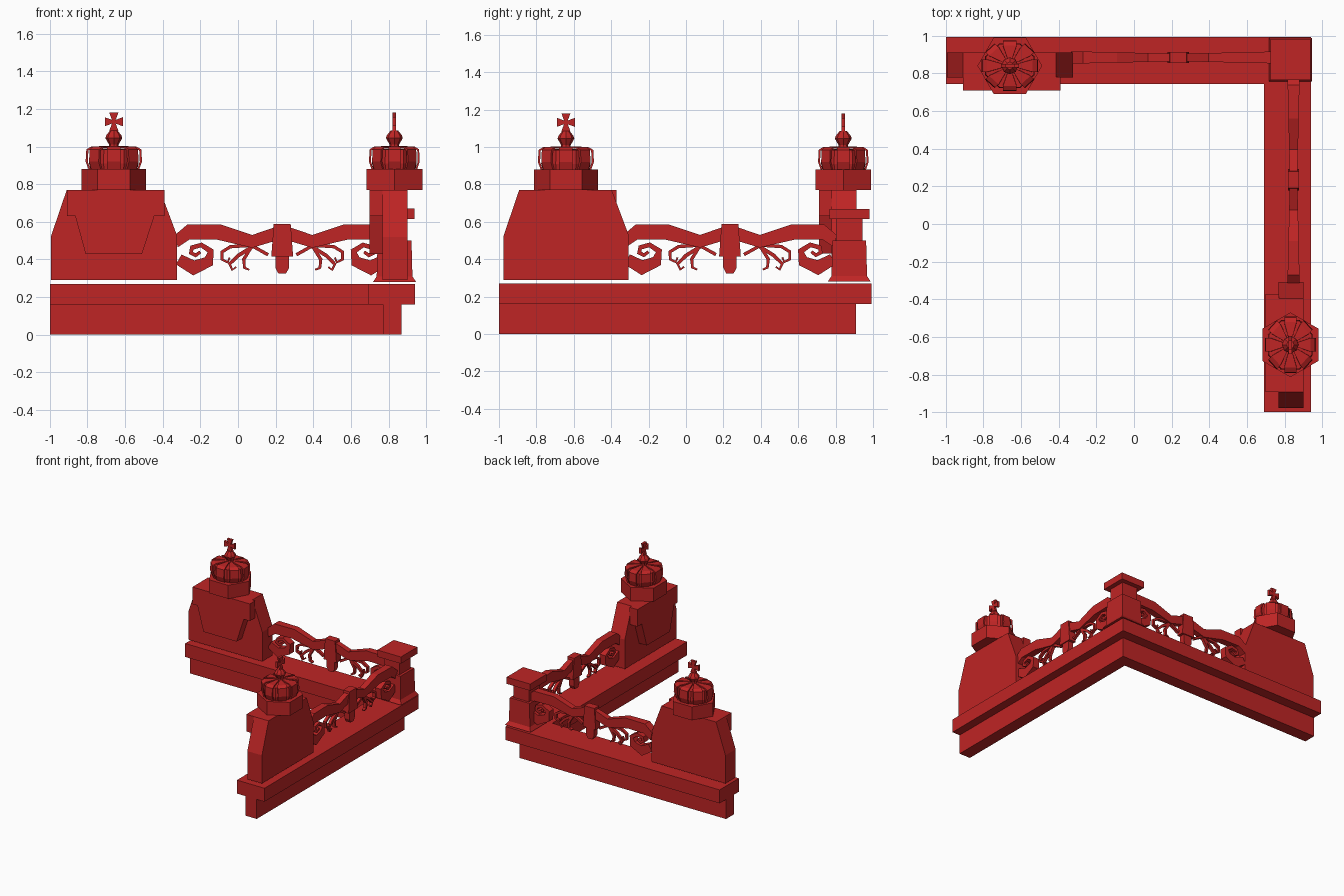
import bpy, bmesh, math
from mathutils import Vector

if "Cube" in bpy.data.objects:
    bpy.data.objects.remove(bpy.data.objects["Cube"])

red = bpy.data.materials.new("deep_red")
red.use_nodes = True
RED = (0.52, 0.018, 0.018, 1)
red.diffuse_color = RED
red.node_tree.nodes["Principled BSDF"].inputs["Base Color"].default_value = RED


def finish(name, bm):
    bmesh.ops.recalc_face_normals(bm, faces=bm.faces[:])
    me = bpy.data.meshes.new(name)
    bm.to_mesh(me)
    bm.free()
    me.materials.append(red)
    ob = bpy.data.objects.new(name, me)
    bpy.context.collection.objects.link(ob)
    return ob


def extrude(bm, polys, start, shift):
    """Extrude flat polygons, given as 3D points, along shift."""
    verts = {}
    faces = []
    for poly in polys:
        keys = [tuple(round(c, 5) for c in p) for p in poly]
        for k in keys:
            if k not in verts:
                verts[k] = bm.verts.new(Vector(k) + Vector(start))
        faces.append(bm.faces.new([verts[k] for k in keys]))
    out = bmesh.ops.extrude_face_region(bm, geom=faces, use_keep_orig=True)
    new = [g for g in out["geom"] if isinstance(g, bmesh.types.BMVert)]
    bmesh.ops.translate(bm, verts=new, vec=shift)


def ribbon(points):
    """Quads along a path of (u, z, width)."""
    left, right = [], []
    for i, (u, z, w) in enumerate(points):
        a, b = points[max(i - 1, 0)], points[min(i + 1, len(points) - 1)]
        d = Vector((b[0] - a[0], b[1] - a[1])).normalized() * w / 2
        left.append((u - d.y, z + d.x))
        right.append((u + d.y, z - d.x))
    return [(left[i], left[i + 1], right[i + 1], right[i]) for i in range(len(points) - 1)]


def lathe(bm, rings, sides, turn=0, squash=1):
    """Stack of polygon rings (radius, z), capped at both ends."""
    loops = []
    for r, z in rings:
        angles = [turn + math.tau * i / sides for i in range(sides)]
        loops.append([bm.verts.new((r * math.cos(a), r * math.sin(a) * squash, z)) for a in angles])
    for lo, hi in zip(loops, loops[1:]):
        for i in range(sides):
            j = (i + 1) % sides
            bm.faces.new((lo[i], lo[j], hi[j], hi[i]))
    bm.faces.new(loops[0])
    bm.faces.new(loops[-1])


def place(bm, arm, u, v):
    """Arm-local (u along, v across) to world; the side arm mirrors over the diagonal."""
    for p in bm.verts:
        x, y = p.co.x + u, p.co.y + v
        p.co = (x, y, p.co.z) if arm == "back" else (y, x, p.co.z)


def slab(polys, half):
    """Flat shapes in the u-z plane, thickened evenly across v."""
    bm = bmesh.new()
    extrude(bm, [[(u, 0, z) for u, z in p] for p in polys], (0, -half, 0), (0, 2 * half, 0))
    return bm


# L-shaped base in two courses
def l_course(name, x0, x1, y0, y1, z0, z1):
    outline = [(-1, y0), (x0, y0), (x0, -1), (x1, -1), (x1, y1), (-1, y1)]
    bm = bmesh.new()
    extrude(bm, [[(x, y, 0) for x, y in outline]], (0, 0, z0), (0, 0, z1 - z0))
    finish(name, bm)


l_course("base_lower", 0.77, 0.87, 0.81, 0.91, 0, 0.16)
l_course("base_upper", 0.69, 0.94, 0.745, 0.993, 0.16, 0.27)

# Corner post from stacked tapered blocks
bm = bmesh.new()
post = [(0.115, 0.28), (0.095, 0.31), (0.09, 0.5), (0.07, 0.5),
        (0.07, 0.615), (0.107, 0.615), (0.107, 0.67)]
lathe(bm, [(r * math.sqrt(2), z) for r, z in post], 4, math.pi / 4)
for p in bm.verts:
    p.co += Vector((0.832, 0.873, 0))
finish("corner_post", bm)

MID = 0.235


def both_sides(polys):
    return polys + [[(2 * MID - u, z) for u, z in reversed(p)] for p in polys]


def pedestal(arm, u, v):
    body = [(-0.335, 0.29), (0.335, 0.29), (0.335, 0.53), (0.245, 0.77), (-0.25, 0.77), (-0.335, 0.52)]
    bm = slab([body], 0.066)
    place(bm, arm, u, v)
    finish(arm + "_pedestal", bm)
    bracket = [(-0.25, 0.77), (-0.25, 0.63), (-0.205, 0.63), (-0.15, 0.43),
               (0.15, 0.43), (0.215, 0.63), (0.27, 0.63), (0.27, 0.77)]
    bm = slab([bracket], 0.035)
    place(bm, arm, u, v - 0.1)
    finish(arm + "_pedestal_bracket", bm)


def crown(arm, u, v):
    # Hexagonal plinth
    bm = bmesh.new()
    lathe(bm, [(0.172, 0.77), (0.172, 0.88)], 6)
    place(bm, arm, u, v)
    finish(arm + "_crown_plinth", bm)
    # Cap with eight facets
    bm = bmesh.new()
    lathe(bm, [(0.135, 0.88), (0.143, 0.91), (0.138, 0.985), (0.03, 0.99)], 8, math.pi / 8, 0.9)
    place(bm, arm, u, v)
    finish(arm + "_crown_cap", bm)
    # Arches over the cap, wider at the rim
    bm = bmesh.new()
    path = [(0.135, 0.88), (0.15, 0.92), (0.146, 0.985), (0.12, 1.0), (0.02, 1.004)]
    inner = [(0.125, 0.88), (0.138, 0.92), (0.135, 0.98), (0.115, 0.992), (0.02, 0.994)]
    for k in range(8):
        a = math.tau * k / 8
        rows = []
        for (r, z), (s, t) in zip(path, inner):
            w = 0.036 * min(1, r / 0.12)
            corners = [(r, -w, z), (r, w, z), (s, w, t), (s, -w, t)]
            rows.append([bm.verts.new((x * math.cos(a) - y * math.sin(a),
                                       0.9 * (x * math.sin(a) + y * math.cos(a)), h))
                         for x, y, h in corners])
        for p, q in zip(rows, rows[1:]):
            for i in range(4):
                j = (i + 1) % 4
                bm.faces.new((p[i], p[j], q[j], q[i]))
        bm.faces.new(rows[0])
        bm.faces.new(rows[-1])
    place(bm, arm, u, v)
    finish(arm + "_crown_arches", bm)
    # Orb and flared cross
    bm = bmesh.new()
    lathe(bm, [(0.028, 0.985), (0.025, 1.01), (0.045, 1.045), (0.04, 1.06), (0.02, 1.085)], 8)
    place(bm, arm, u, v)
    finish(arm + "_crown_orb", bm)
    cross = []
    for k in range(4):
        a = math.pi / 2 * k
        for x, y in [(0.01, -0.01), (0.048, -0.024), (0.048, 0.024)]:
            cross.append((x * math.cos(a) - y * math.sin(a), 1.132 + x * math.sin(a) + y * math.cos(a)))
    bm = slab([cross], 0.01)
    place(bm, arm, u, v)
    finish(arm + "_crown_cross", bm)


def railing(arm, v):
    # Wavy top rail, thinner toward the middle
    top = [(-0.335, 0.53), (-0.27, 0.585), (-0.09, 0.585), (0.075, 0.53), (MID, 0.585)]
    low = [(-0.32, 0.465), (-0.26, 0.505), (-0.11, 0.505), (0.075, 0.462), (MID, 0.51)]
    quads = [(top[i], top[i + 1], low[i + 1], low[i]) for i in range(4)]
    bm = slab(both_sides(quads), 0.033)
    for p in bm.verts:
        p.co.y *= 0.6 + 0.4 * abs(p.co.x - MID) / 0.57
    place(bm, arm, 0, v)
    finish(arm + "_rail", bm)
    # Large end scrolls
    scroll = ribbon([(-0.315, 0.40, 0.06), (-0.235, 0.355, 0.08), (-0.155, 0.39, 0.06),
                     (-0.145, 0.445, 0.035), (-0.195, 0.477, 0.026), (-0.245, 0.463, 0.026),
                     (-0.25, 0.435, 0.025), (-0.225, 0.422, 0.022), (-0.2, 0.44, 0.016)])
    bm = slab(both_sides(scroll), 0.028)
    place(bm, arm, 0, v)
    finish(arm + "_scrolls", bm)
    # Thin curling sprigs
    sprigs = [
        [(0.16, 0.425, 0.018), (0.07, 0.475, 0.018), (-0.04, 0.468, 0.018),
         (-0.085, 0.44, 0.018), (-0.085, 0.4, 0.016), (-0.055, 0.385, 0.014), (-0.045, 0.41, 0.01)],
        [(0.08, 0.47, 0.02), (0.0, 0.42, 0.02), (-0.045, 0.375, 0.018),
         (-0.03, 0.345, 0.014), (-0.01, 0.36, 0.01)],
        [(0.07, 0.465, 0.018), (0.03, 0.4, 0.018), (0.035, 0.355, 0.015), (0.06, 0.345, 0.01)],
    ]
    for n, path in enumerate(sprigs):
        bm = slab(both_sides(ribbon(path)), 0.012)
        place(bm, arm, 0, v)
        finish(f"{arm}_sprigs_{n + 1}", bm)
    # Middle baluster with its drop
    block = [(MID - 0.045, 0.588), (MID + 0.045, 0.588), (MID + 0.058, 0.415), (MID - 0.058, 0.415)]
    bm = slab([block], 0.03)
    place(bm, arm, 0, v)
    finish(arm + "_baluster", bm)
    drop = [(MID - 0.036, 0.415), (MID + 0.036, 0.415), (MID + 0.036, 0.355),
            (MID + 0.02, 0.325), (MID - 0.02, 0.325), (MID - 0.036, 0.355)]
    bm = slab([drop], 0.022)
    place(bm, arm, 0, v)
    finish(arm + "_baluster_drop", bm)


# Both arms of the enclosure
for arm, u, v, rail_v in [("back", -0.66, 0.845, 0.885), ("side", -0.642, 0.835, 0.848)]:
    pedestal(arm, u, v)
    crown(arm, u, v - 0.004)
    railing(arm, rail_v)
